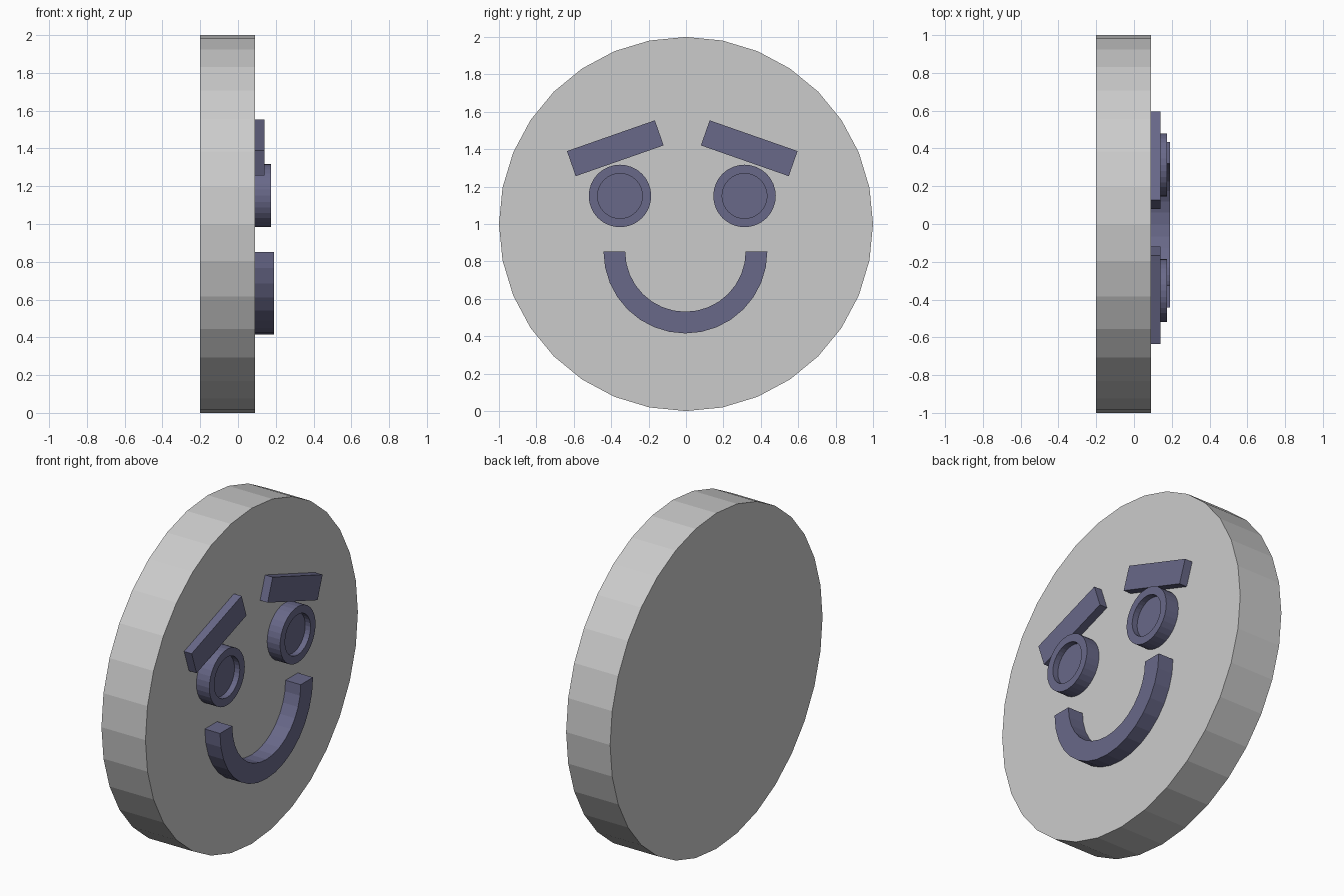
import bpy
from math import pi, sin, cos, radians

if "Cube" in bpy.data.objects:
    bpy.data.objects.remove(bpy.data.objects["Cube"])

FACE = 0.09      # x of the disc's front surface
MID = -0.02      # y of the face's own symmetry line

navy = bpy.data.materials.new("navy")
navy.diffuse_color = (0.14, 0.14, 0.25, 1)
navy.use_nodes = True
navy.node_tree.nodes["Principled BSDF"].inputs["Base Color"].default_value = navy.diffuse_color


def make(name, verts, faces, mat=None):
    mesh = bpy.data.meshes.new(name)
    mesh.from_pydata(verts, [], faces)
    obj = bpy.data.objects.new(name, mesh)
    bpy.context.collection.objects.link(obj)
    if mat:
        mesh.materials.append(mat)
    return obj


def prism(name, outline, x0, x1, mat=None):
    """Extrude a counter-clockwise (y, z) outline along x."""
    n = len(outline)
    verts = [(x, y, z) for x in (x0, x1) for y, z in outline]
    faces = [tuple(reversed(range(n))), tuple(range(n, 2 * n))]
    faces += [(i, (i + 1) % n, n + (i + 1) % n, n + i) for i in range(n)]
    return make(name, verts, faces, mat)


def arc(cy, cz, r, start, end, steps):
    angles = [start + (end - start) * i / steps for i in range(steps + 1)]
    return [(cy + r * cos(a), cz + r * sin(a)) for a in angles]


def eye(name, cy, cz, n=32):
    """Round button with a shallow recess."""
    rings = [(FACE, 0.167), (0.175, 0.167), (0.175, 0.12), (0.14, 0.12)]
    verts = [(x, y, z) for x, r in rings
             for y, z in arc(cy, cz, r, 0, 2 * pi, n)[:-1]]
    faces = [(k * n + i, k * n + (i + 1) % n,
              (k + 1) * n + (i + 1) % n, (k + 1) * n + i)
             for k in range(3) for i in range(n)]
    faces += [tuple(reversed(range(n))), tuple(range(3 * n, 4 * n))]
    return make(name, verts, faces, navy)


# Round disc
prism("disc", arc(0, 1, 1, 0, 2 * pi, 32)[:-1], -0.2, FACE)

# Eyes and slanted eyebrows
for side, label in ((-1, "left"), (1, "right")):
    eye(label + "_eye", MID + side * 0.333, 1.15)
    cy, cz, tilt = MID + side * 0.358, 1.405, radians(-19.3 * side)
    corners = [(-0.249, -0.071), (0.249, -0.071), (0.249, 0.071), (-0.249, 0.071)]
    prism(label + "_eyebrow",
          [(cy + u * cos(tilt) - v * sin(tilt), cz + u * sin(tilt) + v * cos(tilt))
           for u, v in corners], FACE, 0.14, navy)

# Half-ring mouth, built from matching cross-sections
steps = 16
outer = arc(-0.003, 0.853, 0.438, pi, 2 * pi, steps)
inner = arc(-0.003, 0.853, 0.322, pi, 2 * pi, steps)
verts = []
for (yo, zo), (yi, zi) in zip(outer, inner):
    verts += [(FACE, yo, zo), (0.19, yo, zo), (0.19, yi, zi), (FACE, yi, zi)]
faces = [(4 * s + k, 4 * s + 4 + k, 4 * s + 4 + (k + 1) % 4, 4 * s + (k + 1) % 4)
         for s in range(steps) for k in range(4)]
faces += [(0, 1, 2, 3), tuple(4 * steps + k for k in (3, 2, 1, 0))]
make("mouth", verts, faces, navy)
